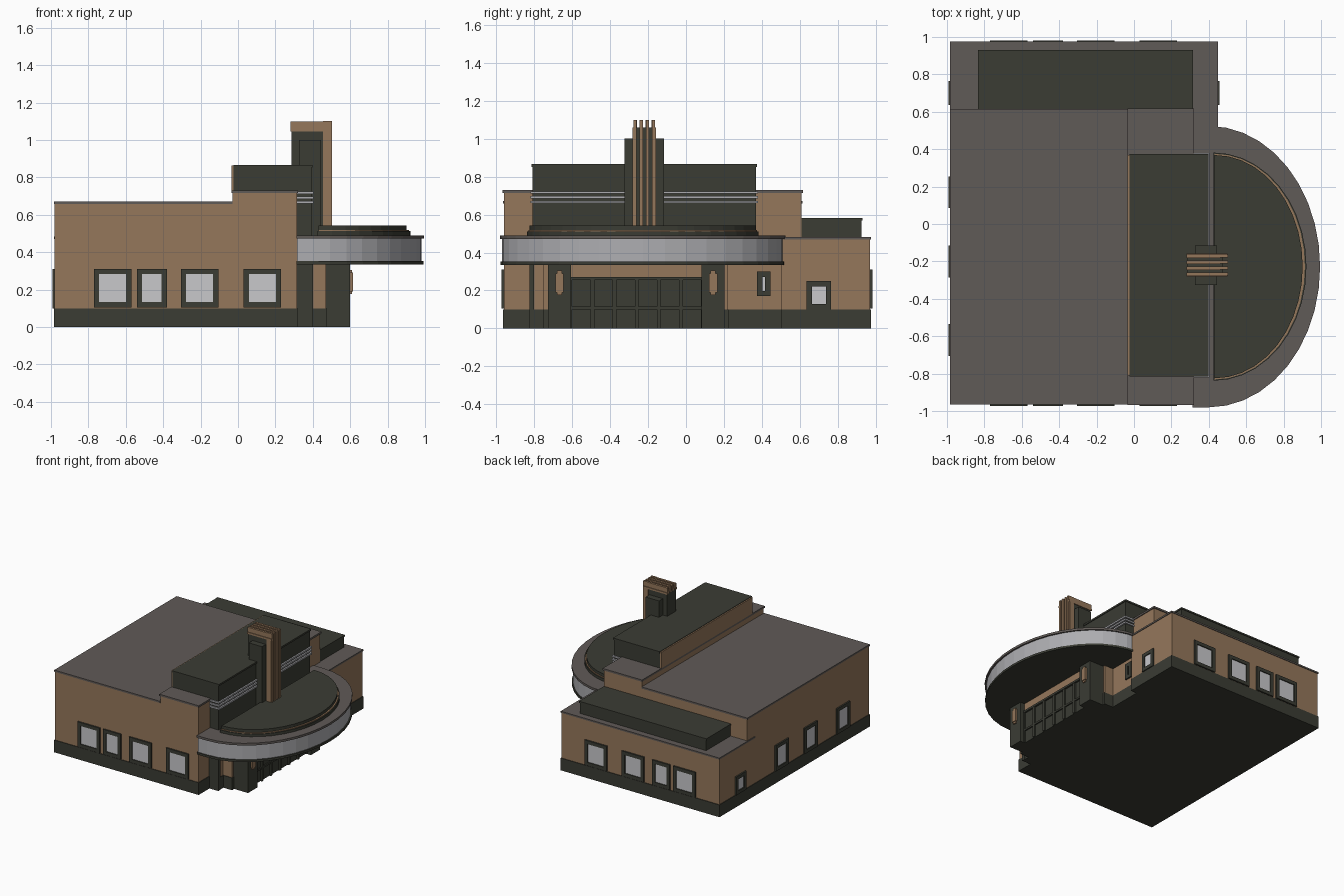
import bpy, bmesh, math

if "Cube" in bpy.data.objects:
    bpy.data.objects.remove(bpy.data.objects["Cube"])


def material(name, rgb):
    m = bpy.data.materials.new(name)
    m.diffuse_color = (*rgb, 1)
    m.use_nodes = True
    m.node_tree.nodes["Principled BSDF"].inputs["Base Color"].default_value = m.diffuse_color
    return m


TAN = material("tan_brick", (0.30, 0.185, 0.105))
DARK = material("dark_olive_stone", (0.043, 0.045, 0.034))
GREY = material("roof_grey", (0.118, 0.103, 0.095))
SILVER = material("silver_metal", (0.42, 0.42, 0.44))
GLASS = material("pale_glass", (0.58, 0.58, 0.60))


def finish(name, bm, mat):
    bmesh.ops.recalc_face_normals(bm, faces=bm.faces)
    me = bpy.data.meshes.new(name)
    bm.to_mesh(me)
    bm.free()
    me.materials.append(mat)
    ob = bpy.data.objects.new(name, me)
    bpy.context.collection.objects.link(ob)
    return ob


def prism(name, outline, z0, z1, mat):
    """Extrude a flat outline between two heights."""
    bm = bmesh.new()
    face = bm.faces.new([bm.verts.new((x, y, z0)) for x, y in outline])
    ext = bmesh.ops.extrude_face_region(bm, geom=[face])
    for v in ext["geom"]:
        if isinstance(v, bmesh.types.BMVert):
            v.co.z = z1
    return finish(name, bm, mat)


def box(name, x0, x1, y0, y1, z0, z1, mat):
    return prism(name, [(x0, y0), (x1, y0), (x1, y1), (x0, y1)], z0, z1, mat)


def half_oval(x0, xc, yc, a, b, n=20):
    """Straight back edge at x0, half ellipse bulging towards +x."""
    arc = [(xc + a * math.cos(t), yc + b * math.sin(t))
           for t in [math.pi * (i / n - 0.5) for i in range(n + 1)]]
    return [(x0, yc - b)] + arc + [(x0, yc + b)]


def window(name, axis, wall, out, c, w, z0, z1):
    """Framed pane; axis is the wall normal, out its sign, c the centre along it."""
    def part(label, a0, a1, b0, b1, depth, mat):
        d0, d1 = sorted((wall - out * 0.01, wall + out * depth))
        if axis == "y":
            box(label, a0, a1, d0, d1, b0, b1, mat)
        else:
            box(label, d0, d1, a0, a1, b0, b1, mat)
    f = 0.028
    l, r = c - w / 2, c + w / 2
    part(name + "_pane", l + f, r - f, z0 + f, z1 - f, 0.004, GLASS)
    part(name + "_jamb_a", l, l + f, z0, z1, 0.012, DARK)
    part(name + "_jamb_b", r - f, r, z0, z1, 0.012, DARK)
    part(name + "_sill", l + f, r - f, z0, z0 + f, 0.012, DARK)
    part(name + "_lintel", l + f, r - f, z1 - f, z1, 0.012, DARK)


# Main hall: walls, higher front section and roof caps
box("main_walls", -0.98, 0.315, -0.96, 0.61, 0.09, 0.66, TAN)
box("main_roof", -0.985, -0.03, -0.965, 0.615, 0.658, 0.672, GREY)
box("upper_walls", -0.03, 0.315, -0.96, 0.61, 0.655, 0.715, TAN)
box("upper_roof", -0.035, 0.322, -0.967, 0.617, 0.715, 0.73, GREY)
box("main_plinth", -0.985, 0.32, -0.965, 0.61, 0, 0.1, DARK)

# Low rear wing with its raised roof box
box("wing_walls", -0.98, 0.445, 0.50, 0.97, 0.09, 0.47, TAN)
box("wing_roof", -0.985, 0.45, 0.51, 0.975, 0.47, 0.483, GREY)
box("wing_plinth", -0.985, 0.45, 0.50, 0.975, 0.0, 0.1, DARK)
box("wing_roof_box", -0.83, 0.31, 0.605, 0.925, 0.48, 0.575, DARK)
box("wing_roof_box_cap", -0.835, 0.315, 0.605, 0.93, 0.57, 0.583, DARK)

# Dark attic block with silver bands and slim tan edge
box("attic", -0.025, 0.392, -0.81, 0.37, 0.47, 0.86, DARK)
box("attic_cap", -0.025, 0.398, -0.815, 0.375, 0.852, 0.866, DARK)
box("attic_edge", -0.036, -0.025, -0.81, 0.37, 0.73, 0.862, TAN)
for i, z in enumerate((0.66, 0.685, 0.71)):
    box(f"attic_band_{i}", 0.3, 0.404, -0.82, 0.38, z, z + 0.013, SILVER)

# Windows on the front and back, then both sides
for i, (c, w) in enumerate(((-0.67, 0.20), (-0.46, 0.16), (-0.205, 0.20), (0.13, 0.20))):
    window(f"front_window_{i}", "y", -0.96, -1, c, w, 0.105, 0.31)
    window(f"back_window_{i}", "y", 0.97, 1, c, w, 0.105, 0.31)
for i, c in enumerate((0.17, -0.20, -0.62)):
    window(f"left_window_{i}", "x", -0.98, -1, c, 0.17, 0.10, 0.31)
window("wing_left_window", "x", -0.98, -1, 0.70, 0.13, 0.10, 0.25)
window("wing_right_window", "x", 0.445, 1, 0.70, 0.13, 0.10, 0.25)

# Rounded canopy: dark soffit, silver fascia, grey rim and raised dark deck
YC = -0.228
prism("canopy_soffit", half_oval(0.312, 0.40, YC, 0.592, 0.75), 0.335, 0.352, DARK)
prism("canopy_fascia", half_oval(0.316, 0.40, YC, 0.582, 0.742), 0.352, 0.472, SILVER)
prism("canopy_rim", half_oval(0.312, 0.40, YC, 0.595, 0.752), 0.472, 0.49, GREY)
prism("canopy_step", half_oval(0.425, 0.425, YC, 0.497, 0.61), 0.485, 0.512, DARK)
prism("canopy_trim", half_oval(0.43, 0.43, YC, 0.484, 0.603), 0.512, 0.518, TAN)
prism("canopy_deck", half_oval(0.43, 0.43, YC, 0.472, 0.597), 0.518, 0.542, DARK)

# Pylon: stepped dark core with tan fins wrapping over the top
PY = -0.22
box("pylon_flanks", 0.325, 0.445, PY - 0.105, PY + 0.105, 0.48, 1.0, DARK)
box("pylon_core", 0.285, 0.475, PY - 0.055, PY + 0.055, 0.48, 1.06, DARK)
for i in range(4):
    y = PY - 0.048 + 0.032 * i
    box(f"pylon_fin_{i}", 0.455, 0.502, y - 0.008, y + 0.008, 0.5, 1.1, TAN)
    box(f"pylon_crest_{i}", 0.28, 0.46, y - 0.009, y + 0.009, 1.05, 1.098, TAN)
for s in (-1, 1):
    y = PY + s * 0.058
    box("pylon_side_trim", 0.28, 0.50, y - 0.004, y + 0.004, 1.045, 1.06, TAN)
    box("pylon_front_trim", 0.455, 0.495, y - 0.004, y + 0.004, 0.5, 1.06, TAN)

# Entrance: stepped side walls, door block and pillars
box("entry_wall", 0.30, 0.39, -0.82, 0.52, 0.09, 0.34, TAN)
box("entry_plinth", 0.30, 0.396, -0.825, 0.50, 0, 0.1, DARK)
box("entry_corner_strip", 0.315, 0.40, -0.825, -0.80, 0.0, 0.34, DARK)
box("entry_inner_wall", 0.38, 0.47, -0.75, 0.22, 0.09, 0.338, TAN)
box("entry_inner_plinth", 0.38, 0.475, -0.755, 0.225, 0, 0.1, DARK)
box("door_block", 0.40, 0.555, -0.62, 0.10, 0, 0.27, DARK)
box("door_header", 0.40, 0.56, -0.62, 0.10, 0.27, 0.337, TAN)
D0, D1, N = -0.61, 0.09, 6
for i in range(N + 1):
    y = D0 + (D1 - D0) * i / N
    box(f"door_rib_{i}", 0.55, 0.568, y - 0.01, y + 0.01, 0, 0.27, DARK)
box("door_rail", 0.55, 0.565, D0, D1, 0.10, 0.115, DARK)
box("door_top_rail", 0.55, 0.57, D0, D1, 0.255, 0.272, DARK)
for s, label in ((-1, "front"), (1, "rear")):
    c = -0.262 + s * 0.405
    box(label + "_pillar", 0.47, 0.60, c - 0.06, c + 0.06, 0, 0.337, DARK)
    box(label + "_lamp", 0.595, 0.615, c - 0.022, c + 0.022, 0.19, 0.29, TAN)
    box(label + "_lamp_tip", 0.595, 0.61, c - 0.013, c + 0.013, 0.175, 0.305, TAN)
window("entry_poster", "x", 0.39, 1, 0.41, 0.07, 0.17, 0.30)
